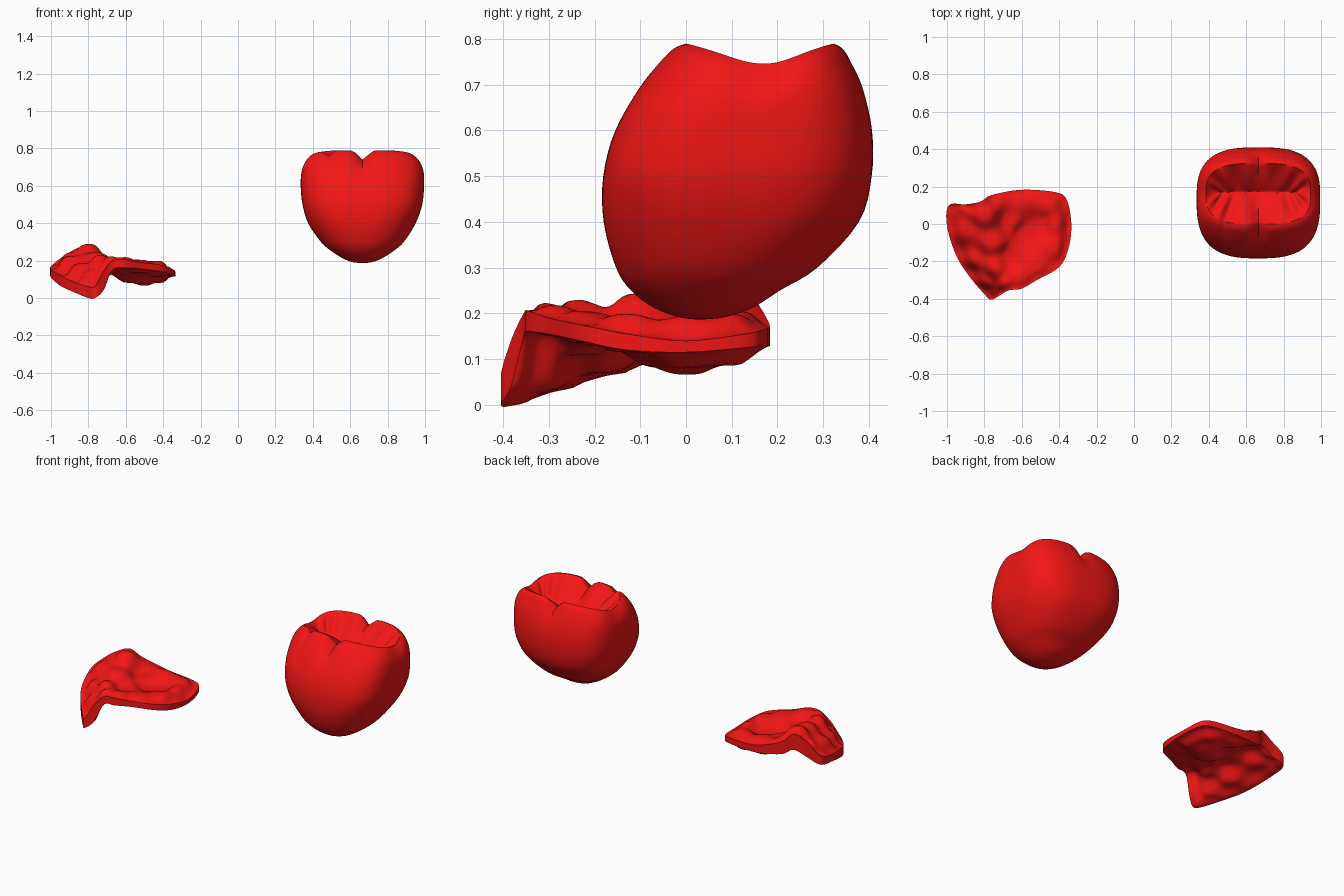
import bpy, bmesh, math

if "Cube" in bpy.data.objects:
    bpy.data.objects.remove(bpy.data.objects["Cube"])

red = bpy.data.materials.new("red")
red.diffuse_color = (0.9, 0.008, 0.008, 1)
red.use_nodes = True
red.node_tree.nodes["Principled BSDF"].inputs["Base Color"].default_value = red.diffuse_color


def catmull(p, q, r, s, t):
    return tuple(0.5 * (2 * b + (c - a) * t + (2 * a - 5 * b + 4 * c - d) * t * t
                        + (3 * b - a - 3 * c + d) * t ** 3) for a, b, c, d in zip(p, q, r, s))


def refine(pts, n, closed):
    out, m = [], len(pts)
    at = (lambda i: pts[i % m]) if closed else (lambda i: pts[max(0, min(m - 1, i))])
    for i in range(m if closed else m - 1):
        out += [catmull(at(i - 1), at(i), at(i + 1), at(i + 2), k / n) for k in range(n)]
    return out if closed else out + [pts[-1]]


def loft(name, rings, angle):
    """Skin a stack of closed rings and cap both ends."""
    bm = bmesh.new()
    vs = [[bm.verts.new(p) for p in ring] for ring in rings]
    n = len(rings[0])
    for a, b in zip(vs, vs[1:]):
        for i in range(n):
            j = (i + 1) % n
            bm.faces.new((a[i], a[j], b[j], b[i]))
    for ring in (vs[0], vs[-1]):
        bm.faces.new(ring)
    bmesh.ops.remove_doubles(bm, verts=bm.verts, dist=0.0004)
    bmesh.ops.recalc_face_normals(bm, faces=bm.faces)
    me = bpy.data.meshes.new(name)
    bm.to_mesh(me)
    bm.free()
    ob = bpy.data.objects.new(name, me)
    bpy.context.collection.objects.link(ob)
    me.materials.append(red)
    bpy.ops.object.select_all(action='DESELECT')
    ob.select_set(True)
    bpy.context.view_layer.objects.active = ob
    bpy.ops.object.shade_smooth_by_angle(angle=math.radians(angle))
    return ob


def bump(v, centre, width):
    return math.exp(-((v - centre) / width) ** 2)


# --- Molar crown: wall profile rows are z, x min, x max, y min, y max
wall = [(.187, .655, .675, .02, .04), (.192, .61, .72, -.015, .085), (.212, .56, .77, -.07, .145),
        (.25, .50, .83, -.12, .205), (.30, .443, .887, -.153, .287), (.40, .375, .95, -.18, .378),
        (.50, .345, .985, -.181, .406), (.60, .335, .995, -.155, .407), (.69, .338, .994, -.105, .388),
        (.745, .348, .985, -.062, .364), (.778, .365, .968, -.03, .345), (.79, .385, .945, -.002, .325)]
N = 128


def groove(x, y):
    """Depth of the notches that separate the cusps."""
    u = (x - .665) / .33
    g = .052 * bump(x, .668, .035) + .022 * bump(x, .485, .022) * (y < .17)
    g += abs(u) ** 4 * (.035 + .05 * bump(y, .17, .09))
    return g


def section(row):
    z, x0, x1, y0, y1 = row
    cx, cy, rx, ry = (x0 + x1) / 2, (y0 + y1) / 2, (x1 - x0) / 2, (y1 - y0) / 2
    e = 2 / (2.1 + 0.9 * min(1, max(0, (z - .2) / .3)))
    w = min(1, max(0, (z - .58) / .2)) ** 1.5
    ring = []
    for i in range(N):
        a = math.tau * i / N
        c, s = math.cos(a), math.sin(a)
        x = cx + rx * math.copysign(abs(c) ** e, c)
        y = cy + ry * math.copysign(abs(s) ** e, s)
        # the groove also dents the wall slightly
        y -= .012 * w * bump(x, .668, .03) * math.copysign(1, s) * abs(s)
        ring.append((x, y, z - w * groove(x, y)))
    return ring


rings = [section(r) for r in refine(wall, 4, False)]
rim = rings[-1]
# chewing surface: rings shrink from the rim to the central groove line
for k in range(1, 19):
    s = 1 - k / 18
    ring = []
    for i, (x, y, z) in enumerate(rim):
        a = math.tau * i / N
        mx, my = .665 + (x - .665) * .72, .17 + (y - .17) * .02
        floor = .655 + .02 * abs(mx - .665) / .2
        f = s ** .9 * (1 - .1 * s) + .1 * s * s
        ridge = .011 * math.cos(11 * a + .6) * 4 * s * (1 - s)
        ring.append((mx + (x - mx) * s, my + (y - my) * s, floor + (z - floor) * f + ridge))
    rings.append(ring)
loft("molar_crown", rings, 50)

# --- Onlay shell: outline and inner control points as x, y, top z, bottom z
outline = [(-.99, .10, .18, .125), (-.90, .105, .245, .15), (-.82, .12, .275, .18), (-.76, .155, .225, .15),
           (-.60, .183, .175, .13), (-.42, .17, .165, .13), (-.36, .13, .155, .125), (-.335, .0, .14, .115),
           (-.35, -.13, .155, .12), (-.40, -.23, .175, .14), (-.52, -.30, .19, .155), (-.60, -.345, .205, .16),
           (-.67, -.355, .20, .15), (-.72, -.383, .14, .04), (-.765, -.405, .06, .0), (-.80, -.375, .06, .0),
           (-.88, -.28, .085, .032), (-.95, -.17, .12, .065), (-1.0, -.01, .155, .11)]
inner = [(-.80, .05, .29, .19), (-.76, -.10, .245, .15), (-.74, -.24, .232, .11), (-.68, -.32, .228, .165),
         (-.90, -.02, .225, .13), (-.84, -.18, .185, .07), (-.79, -.30, .15, .03), (-.66, .02, .19, .13),
         (-.66, -.18, .18, .13), (-.60, .13, .205, .10), (-.58, -.04, .155, .08), (-.50, .0, .155, .065),
         (-.45, .10, .20, .085), (-.42, .0, .195, .08), (-.42, -.13, .20, .115), (-.53, -.24, .205, .135),
         (-.60, -.30, .22, .15)]


def shell_z(x, y):
    """Smooth inverse-distance blend of the control heights."""
    t = b = w = 0
    for px, py, pt, pb in outline + inner:
        k = 1 / ((x - px) ** 2 + (y - py) ** 2 + .0008) ** 2
        t, b, w = t + k * pt, b + k * pb, w + k
    return t / w, b / w


edge = refine(outline, 5, True)
cx, cy = -.66, -.08
top, under = [], []
for k in range(21):
    s = math.sin(math.pi / 2 * (k + .02) / 20.02)
    m = max(0, (s - .8) / .2) ** 2
    rt, rb = [], []
    for ex, ey, et, eb in edge:
        x, y = cx + (ex - cx) * s, cy + (ey - cy) * s
        t, b = shell_z(x, y)
        rt.append((x, y, t + (et - t) * m))
        rb.append((x, y, b + (eb - b) * m))
    top.append(rt)
    under.append(rb)
loft("onlay_shell", top + under[::-1], 45)
